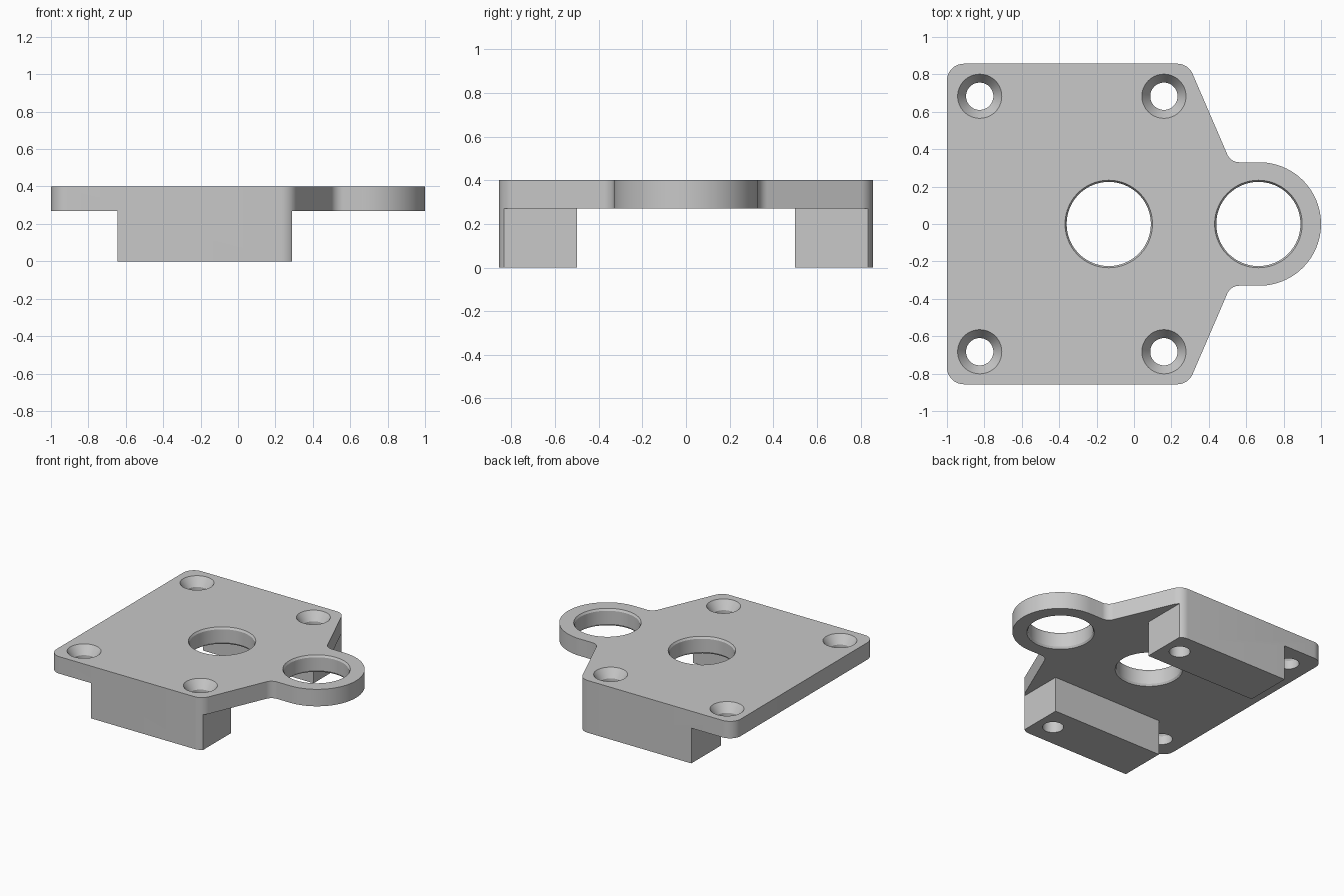
import bpy, bmesh, math
from mathutils import Vector

if "Cube" in bpy.data.objects:
    bpy.data.objects.remove(bpy.data.objects["Cube"])

TOP, UNDER = 0.4, 0.27          # plate top and plate underside
HALF_Y, LOBE_R, LOBE_X = 0.857, 0.33, 0.67

grey = bpy.data.materials.new("light grey metal")
grey.use_nodes = True
grey.diffuse_color = (0.58, 0.58, 0.58, 1)
grey.node_tree.nodes["Principled BSDF"].inputs["Base Color"].default_value = grey.diffuse_color


def make_object(name, bm):
    bmesh.ops.recalc_face_normals(bm, faces=bm.faces)
    mesh = bpy.data.meshes.new(name)
    bm.to_mesh(mesh)
    bm.free()
    mesh.materials.append(grey)
    obj = bpy.data.objects.new(name, mesh)
    bpy.context.collection.objects.link(obj)
    return obj


def prism(name, outline, z0, z1):
    bm = bmesh.new()
    face = bm.faces.new([bm.verts.new((x, y, z0)) for x, y in outline])
    new = bmesh.ops.extrude_face_region(bm, geom=[face])["geom"]
    bmesh.ops.translate(bm, vec=(0, 0, z1 - z0),
                        verts=[v for v in new if isinstance(v, bmesh.types.BMVert)])
    return make_object(name, bm)


def lathe(name, profile, x, y, sides=64):
    bm = bmesh.new()
    rings = []
    for r, z in profile:
        angles = [math.tau * i / sides for i in range(sides)]
        rings.append([bm.verts.new((x + r * math.cos(a), y + r * math.sin(a), z)) for a in angles])
    for low, high in zip(rings, rings[1:]):
        for i in range(sides):
            j = (i + 1) % sides
            bm.faces.new((low[i], low[j], high[j], high[i]))
    bm.faces.new(rings[0])
    bm.faces.new(rings[-1])
    return make_object(name, bm)


def fillet(before, corner, after, radius, steps=10):
    """Points of a tangent arc that rounds the given corner."""
    c = Vector(corner)
    u, v = (Vector(before) - c).normalized(), (Vector(after) - c).normalized()
    half = u.angle(v) / 2
    centre = c + (u + v).normalized() * radius / math.sin(half)
    start = c + u * radius / math.tan(half) - centre
    end = c + v * radius / math.tan(half) - centre
    sweep = start.angle(end)
    return [tuple(centre + (start * math.sin((1 - k / steps) * sweep)
                            + end * math.sin(k / steps * sweep)) / math.sin(sweep))
            for k in range(steps + 1)]


# Plate outline: back half from the left edge to the lobe, then mirrored
edge, corner = (-1, 0), (-1, HALF_Y)
shoulder, neck, lobe = (0.29, HALF_Y), (0.517, LOBE_R), (LOBE_X, LOBE_R)
half = fillet(edge, corner, shoulder, 0.09)
half += fillet(corner, shoulder, neck, 0.09)
half += fillet(shoulder, neck, lobe, 0.07)
half += [(LOBE_X + LOBE_R * math.sin(a), LOBE_R * math.cos(a))
         for a in (math.pi / 2 * k / 24 for k in range(24))]
outline = half + [(LOBE_X + LOBE_R, 0)] + [(x, -y) for x, y in reversed(half)]
plate = prism("mounting_plate", outline, 0, TOP)

# Underside relief that leaves the two foot blocks
side = [(-1.2, 1.2), (-0.645, 1.2), (-0.645, 0.5), (0.29, 0.5), (0.29, 1.2), (1.2, 1.2)]
cutters = [prism("underside_relief", side + [(x, -y) for x, y in reversed(side)], -0.1, UNDER)]

# Large bores with a small chamfer on both rims
bore, rim, lip = 0.225, 0.234, 0.015
for x in (-0.135, 0.665):
    cutters.append(lathe("bore_cutter", [(rim, -0.2), (rim, UNDER), (bore, UNDER + lip),
                                         (bore, TOP - lip), (rim, TOP), (rim, 0.5)], x, 0, 96))

# Countersunk screw holes
for x in (-0.825, 0.16):
    for y in (-0.683, 0.683):
        cutters.append(lathe("screw_cutter", [(0.073, -0.2), (0.073, TOP - 0.065),
                                              (0.118, TOP), (0.118, 0.5)], x, y))

# Cut everything, then keep only the finished plate
for cutter in cutters:
    cutter.hide_render = True
    mod = plate.modifiers.new(cutter.name, 'BOOLEAN')
    mod.operation, mod.solver, mod.object = 'DIFFERENCE', 'EXACT', cutter
graph = bpy.context.evaluated_depsgraph_get()
graph.update()
plate_mesh = bpy.data.meshes.new_from_object(plate.evaluated_get(graph))
plate.modifiers.clear()
plate.data = plate_mesh
for cutter in cutters:
    bpy.data.objects.remove(cutter)

bpy.ops.object.select_all(action='DESELECT')
plate.select_set(True)
bpy.context.view_layer.objects.active = plate
bpy.ops.object.shade_smooth_by_angle(angle=math.radians(20))
